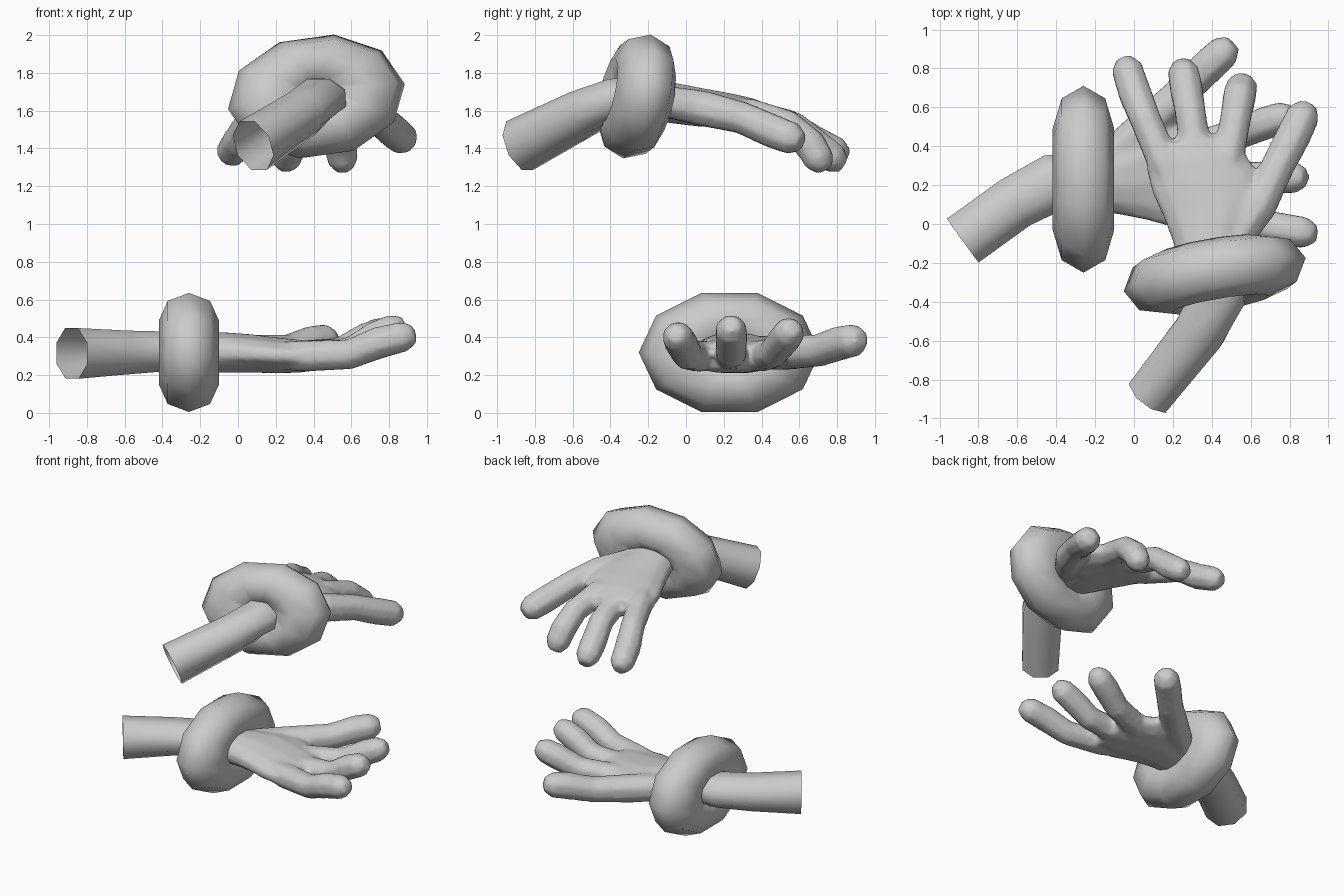
import bpy, bmesh
from math import pi, cos, sin, radians
from mathutils import Matrix, Vector

cube = bpy.data.objects.get("Cube")
if cube:
    bpy.data.objects.remove(cube)

grey = bpy.data.materials.new("plain_grey")
grey.use_nodes = True
GREY = (0.6, 0.6, 0.6, 1)
grey.diffuse_color = GREY
grey.node_tree.nodes["Principled BSDF"].inputs["Base Color"].default_value = GREY


def finish(obj, matrix):
    obj.data.transform(matrix)
    obj.data.materials.append(grey)
    for poly in obj.data.polygons:
        poly.use_smooth = True


def loft(bm, path, sides=8, cap_start=True, axis=None):
    """Add a tube through (centre, half width, half height) stations."""
    pts = [Vector(p) for p, _, _ in path]
    rings, faces = [], []
    for i, (_, wide, high) in enumerate(path):
        t = axis or (pts[min(i + 1, len(pts) - 1)] - pts[max(i - 1, 0)]).normalized()
        side = Vector((0, 0, 1)).cross(t).normalized()
        up = t.cross(side)
        angles = [2 * pi * (k + 0.5) / sides for k in range(sides)]
        rings.append([bm.verts.new(pts[i] + side * wide * cos(a) + up * high * sin(a))
                      for a in angles])
    for a, b in zip(rings, rings[1:]):
        for k in range(sides):
            n = (k + 1) % sides
            faces.append(bm.faces.new((a[k], a[n], b[n], b[k])))
    faces.append(bm.faces.new(rings[-1]))
    if cap_start:
        faces.append(bm.faces.new(rings[0][::-1]))
    bmesh.ops.recalc_face_normals(bm, faces=faces)


def make_object(name, bm, matrix):
    mesh = bpy.data.meshes.new(name)
    bm.to_mesh(mesh)
    bm.free()
    obj = bpy.data.objects.new(name, mesh)
    bpy.context.collection.objects.link(obj)
    finish(obj, matrix)
    return obj


def digit(bm, points, radii):
    """Finger with a blunt rounded tip."""
    path = [(p, r, r) for p, r in zip(points, radii)]
    end, prev = Vector(points[-1]), Vector(points[-2])
    path.append((end + (end - prev).normalized() * 0.06, radii[-1] * 0.55, radii[-1] * 0.55))
    loft(bm, path)


# Digits run along +x from the wrist, thumb towards +y, palm facing +z
FINGER_RADII = (0.06, 0.088, 0.084, 0.09, 0.085)
THUMB_RADII = (0.09, 0.1, 0.09, 0.094, 0.09)
LITTLE = [(0.3, -0.08, -0.01), (0.6, -0.165, -0.02), (0.85, -0.225, -0.01),
          (1.0, -0.255, 0.05), (1.14, -0.275, 0.085)]
MIDDLE = [(0.3, 0.02, -0.01), (0.6, 0.005, -0.02), (0.85, 0.01, 0),
          (0.99, 0.01, 0.08), (1.09, 0.01, 0.125)]
LOWER_INDEX = [(0.3, 0.09, -0.01), (0.58, 0.165, -0.02), (0.8, 0.235, 0),
               (0.94, 0.29, 0.07), (1.03, 0.32, 0.11)]
UPPER_INDEX = [(0.3, 0.09, -0.01), (0.58, 0.165, -0.02), (0.78, 0.235, 0),
               (0.91, 0.275, 0.08), (0.97, 0.295, 0.15)]
LOWER_THUMB = [(0.14, 0.12, 0), (0.33, 0.28, 0), (0.53, 0.47, 0.01),
               (0.65, 0.59, 0.05), (0.725, 0.66, 0.065)]
UPPER_THUMB = [(0.14, 0.12, 0), (0.31, 0.28, 0), (0.5, 0.41, 0.01),
               (0.66, 0.52, 0.05), (0.76, 0.585, 0.07)]

# Palm stations: distance, centre across, half width, half height, centre height
PALM = [(-0.05, 0, 0.16, 0.11, 0), (0.18, 0.015, 0.2, 0.11, 0),
        (0.32, 0.05, 0.265, 0.105, -0.005), (0.46, 0.03, 0.285, 0.097, -0.015),
        (0.58, 0, 0.265, 0.09, -0.02), (0.69, -0.02, 0.225, 0.075, -0.02)]


def hand(prefix, hand_matrix, cuff_matrix, digits, arm):
    # Palm and digits blended into one skin
    bm = bmesh.new()
    loft(bm, [((x, y, z), w, h) for x, y, w, h, z in PALM], sides=12,
         axis=Vector((1, 0, 0)))
    for points in digits:
        digit(bm, points, FINGER_RADII)
    digit(bm, *(UPPER_THUMB if prefix == "upper" else LOWER_THUMB, THUMB_RADII))
    skin = make_object(prefix + "_hand", bm, hand_matrix)
    blend = skin.modifiers.new("blend", 'REMESH')
    blend.mode = 'VOXEL'
    blend.voxel_size = 0.018
    blend.use_smooth_shade = True
    soften = skin.modifiers.new("soften", 'SMOOTH')
    soften.factor = 0.5
    soften.iterations = 4

    # Squashed ring cuff around the wrist
    bpy.ops.mesh.primitive_torus_add(major_segments=10, minor_segments=8,
                                     major_radius=0.26, minor_radius=0.22)
    cuff = bpy.context.object
    cuff.name = prefix + "_cuff"
    squash = Matrix(((0, 0, 0.72, 0), (1, 0, 0, 0), (0, 0.69, 0, 0), (0, 0, 0, 1)))
    finish(cuff, cuff_matrix @ squash)

    # Open ended forearm
    bm = bmesh.new()
    loft(bm, arm, cap_start=False)
    make_object(prefix + "_arm", bm, Matrix.Identity(4))


def turn(yaw, pitch, roll):
    return (Matrix.Rotation(radians(yaw), 4, 'Z') @ Matrix.Rotation(radians(pitch), 4, 'X')
            @ Matrix.Rotation(radians(roll), 4, 'Y'))


# Lower hand, palm up
place = Matrix.Translation((-0.26, 0.23, 0.32))
hand("lower", place, place, (LITTLE, MIDDLE, LOWER_INDEX),
     [((-0.88, -0.085, 0.315), 0.15, 0.145), ((-0.61, 0.11, 0.32), 0.15, 0.125),
      ((-0.42, 0.21, 0.325), 0.16, 0.115), ((-0.2, 0.23, 0.32), 0.16, 0.11)])

# Upper hand, palm down and tilted forward
flip = Matrix(((0, 1, 0, 0), (1, 0, 0, 0), (0, 0, -1, 0), (0, 0, 0, 1)))
hand("upper", Matrix.Translation((0.41, -0.25, 1.675)) @ turn(9, -11, 1) @ flip,
     Matrix.Translation((0.415, -0.26, 1.675)) @ turn(9, -10, -8) @ flip,
     (LITTLE, MIDDLE, UPPER_INDEX),
     [((0.08, -0.88, 1.415), 0.13, 0.15), ((0.34, -0.55, 1.585), 0.142, 0.13),
      ((0.43, -0.37, 1.665), 0.155, 0.115), ((0.42, -0.2, 1.68), 0.155, 0.11)])
